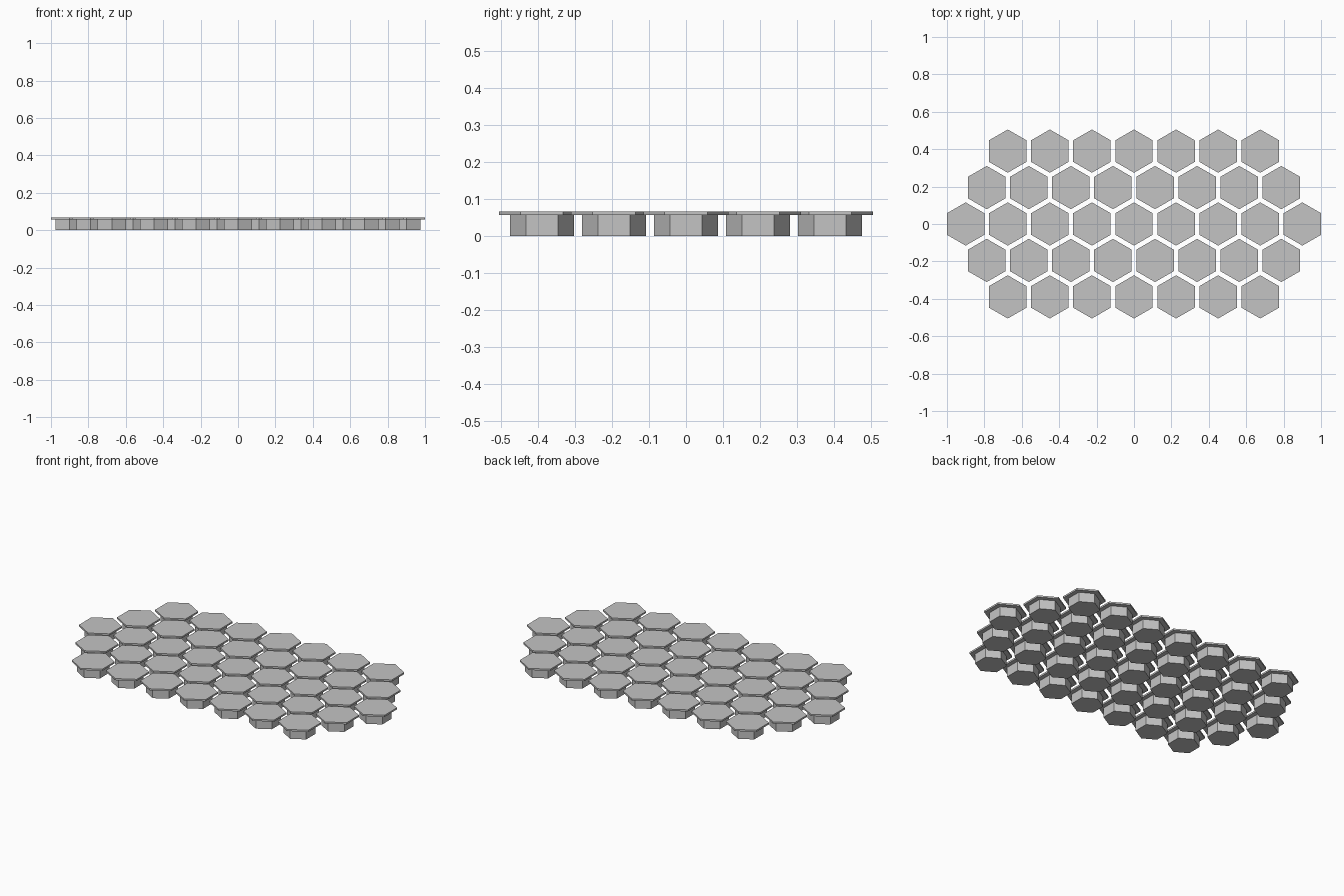
import bpy
import bmesh
from math import pi, sqrt
from mathutils import Matrix

cube = bpy.data.objects.get("Cube")
if cube:
    bpy.data.objects.remove(cube, do_unlink=True)

SPACING = 0.225
ROW_STEP = SPACING * sqrt(3) / 2
BASE_RADIUS, CAP_RADIUS = 0.0865, 0.1155
BASE_TOP, CAP_TOP = 0.057, 0.067

grey = bpy.data.materials.new("light grey")
grey.use_nodes = True
colour = (0.55, 0.55, 0.55, 1)
grey.diffuse_color = colour
grey.node_tree.nodes["Principled BSDF"].inputs["Base Color"].default_value = colour


def hex_prism(name, radius, bottom, top):
    """Six-sided prism with its corners pointing along y."""
    bm = bmesh.new()
    bmesh.ops.create_circle(bm, cap_ends=True, segments=6, radius=radius,
                            matrix=Matrix.Translation((0, 0, bottom)) @ Matrix.Rotation(pi / 2, 4, "Z"))
    # Orient the points along y whatever corner the circle starts from
    if max(v.co.y for v in bm.verts) < radius * 0.95:
        bmesh.ops.rotate(bm, verts=bm.verts, matrix=Matrix.Rotation(pi / 6, 3, "Z"))
    solid = bmesh.ops.extrude_face_region(bm, geom=bm.faces[:], use_keep_orig=True)
    upper = [g for g in solid["geom"] if isinstance(g, bmesh.types.BMVert)]
    bmesh.ops.translate(bm, verts=upper, vec=(0, 0, top - bottom))
    bmesh.ops.recalc_face_normals(bm, faces=bm.faces)
    mesh = bpy.data.meshes.new(name)
    bm.to_mesh(mesh)
    bm.free()
    mesh.materials.append(grey)
    return mesh


# Narrow foot and wide thin cap shared by every tile
parts = {"tile_base": hex_prism("tile_base", BASE_RADIUS, 0, BASE_TOP),
         "tile_cap": hex_prism("tile_cap", CAP_RADIUS, BASE_TOP, CAP_TOP)}

# Staggered rows, longest in the middle
for row in range(-2, 3):
    count = 9 - abs(row)
    for column in range(count):
        x = (column - (count - 1) / 2) * SPACING
        for name, mesh in parts.items():
            tile = bpy.data.objects.new(f"{name}_{row + 3}_{column + 1}", mesh)
            tile.location = (x, row * ROW_STEP, 0)
            bpy.context.collection.objects.link(tile)
